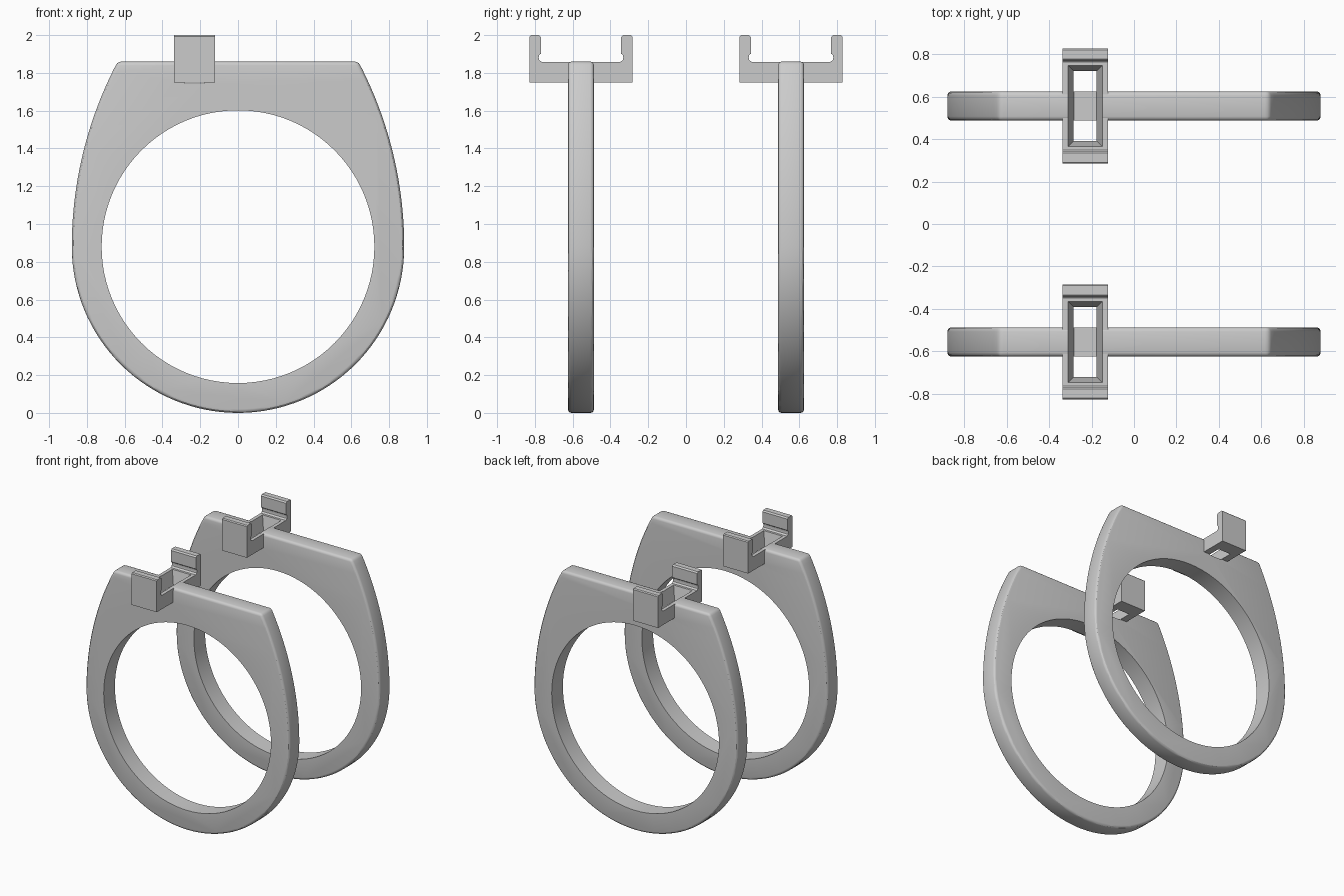
import bpy, bmesh
from math import sin, cos, pi, asin, radians

if "Cube" in bpy.data.objects:
    bpy.data.objects.remove(bpy.data.objects["Cube"])

RING_Y, HALF_W = 0.556, 0.069      # ring spacing and half band width
CLIP_X = -0.23


def to_object(name, bm):
    bmesh.ops.recalc_face_normals(bm, faces=bm.faces[:])
    me = bpy.data.meshes.new(name)
    bm.to_mesh(me)
    bm.free()
    ob = bpy.data.objects.new(name, me)
    bpy.context.collection.objects.link(ob)
    return ob


def prism(points, offset):
    """Extrude a closed outline of 3D points along offset."""
    bm = bmesh.new()
    face = bm.faces.new([bm.verts.new(p) for p in points])
    res = bmesh.ops.extrude_face_region(bm, geom=[face])
    verts = [g for g in res["geom"] if isinstance(g, bmesh.types.BMVert)]
    bmesh.ops.translate(bm, verts=verts, vec=offset)
    return bm


def cut(ob, cutter):
    mod = ob.modifiers.new("cut", "BOOLEAN")
    mod.operation, mod.solver, mod.object = "DIFFERENCE", "EXACT", cutter
    bpy.context.view_layer.objects.active = ob
    bpy.ops.object.modifier_apply(modifier="cut")


def smooth(ob):
    bpy.ops.object.select_all(action="DESELECT")
    ob.select_set(True)
    bpy.context.view_layer.objects.active = ob
    bpy.ops.object.shade_smooth_by_angle(angle=radians(30))


def band_outline():
    """Round below, tapering shoulders above, flat top."""
    R = 0.88
    low = [(R * cos(a), R + R * sin(a)) for a in (-pi + pi * i / 64 for i in range(65))]
    top_x, top_z = 0.637, 1.86
    dx, dz = R - top_x, top_z - R
    big = (dx * dx + dz * dz) / (2 * dx)
    end = asin(dz / big)
    side = [(R - big * (1 - cos(end * i / 20)), R + big * sin(end * i / 20)) for i in range(1, 21)]
    return low + side + [(-x, z) for x, z in reversed(side)]


def make_band(name, y):
    bm = prism([(x, y - HALF_W, z) for x, z in band_outline()], (0, 2 * HALF_W, 0))
    # round the outer rims and the two top corners
    edges = []
    for e in bm.edges:
        a, b = e.verts[0].co, e.verts[1].co
        corner = min(a.z, b.z) > 1.859
        if abs(a.y - b.y) < 1e-5 or corner:
            edges.append(e)
    bmesh.ops.bevel(bm, geom=edges, offset=0.02, segments=3, profile=0.5,
                    affect="EDGES", clamp_overlap=True)
    return to_object(name, bm)


def make_clip(name, y):
    # U-shaped section with a small groove at the foot of each wall
    half = [(0.272, 1.75), (0.272, 1.993), (0.265, 2.0), (0.222, 2.0), (0.212, 1.99),
            (0.212, 1.902), (0.221, 1.895), (0.224, 1.882), (0.221, 1.868), (0.208, 1.858)]
    outline = half + [(-a, z) for a, z in reversed(half)]
    return to_object(name, prism([(CLIP_X - 0.108, y + a, z) for a, z in outline], (0.216, 0, 0)))


def make_socket_cutter(y):
    # rectangular funnel, wider at the top
    bm = bmesh.new()
    bmesh.ops.create_cube(bm, size=2)
    for v in bm.verts:
        up = v.co.z > 0
        hx, hy, z = (0.083, 0.193, 1.868) if up else (0.053, 0.163, 1.745)
        v.co = (CLIP_X + v.co.x * hx, y + v.co.y * hy, z)
    return to_object("socket_cutter", bm)


def make_finger_cutter(y):
    pts = [(0.722 * cos(2 * pi * i / 96), y - 0.2, 0.88 + 0.722 * sin(2 * pi * i / 96))
           for i in range(96)]
    return to_object("finger_cutter", prism(pts, (0, 0.4, 0)))


for label, y in (("front", -RING_Y), ("back", RING_Y)):
    band = make_band(label + "_ring_band", y)
    clip = make_clip(label + "_stone_clip", y)
    finger, socket = make_finger_cutter(y), make_socket_cutter(y)
    cut(band, finger)
    cut(band, socket)
    cut(clip, socket)
    for helper in (finger, socket):
        bpy.data.objects.remove(helper)
    smooth(band)
    smooth(clip)
